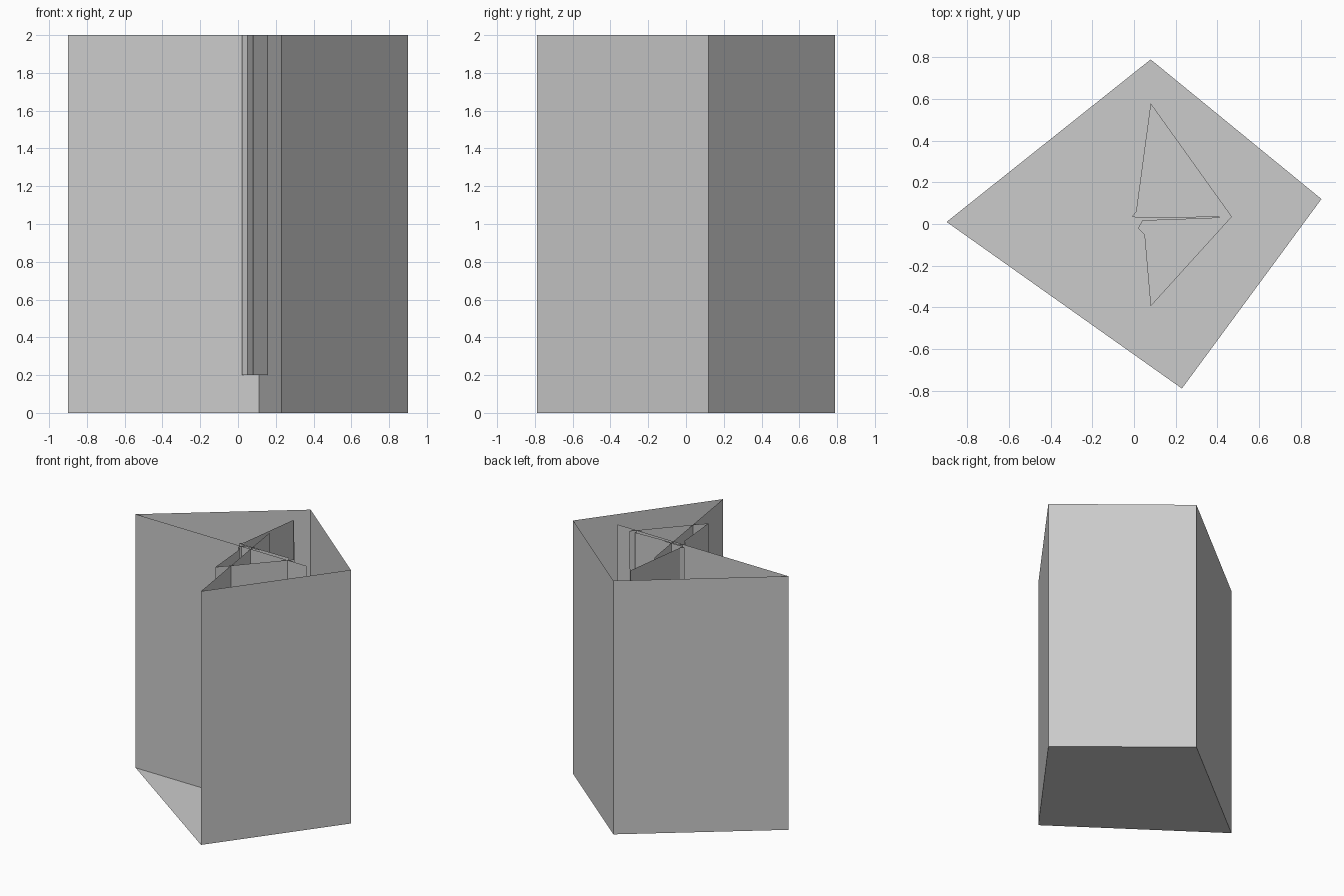
import bpy

if "Cube" in bpy.data.objects:
    bpy.data.objects.remove(bpy.data.objects["Cube"])

H = 2.0


def make_object(name, verts, faces):
    mesh = bpy.data.meshes.new(name)
    mesh.from_pydata(verts, [], faces)
    mesh.update()
    ob = bpy.data.objects.new(name, mesh)
    bpy.context.collection.objects.link(ob)
    return ob


def upright_shell(name, path, z0, z1, closed=False, floor=False):
    """Thin vertical walls along a plan path, with an optional floor."""
    n = len(path)
    verts = [(x, y, z0) for x, y in path] + [(x, y, z1) for x, y in path]
    faces = [(i, (i + 1) % n, n + (i + 1) % n, n + i)
             for i in range(n if closed else n - 1)]
    if floor:
        faces.append(tuple(reversed(range(n))))
    return make_object(name, verts, faces)


# Plan corners: left, back, right, front
left, back, right, front = (-0.9, 0.01), (0.08, 0.79), (0.9, 0.12), (0.23, -0.79)

# Three outer walls and the four-cornered base, open at front left and on top
upright_shell("outer_walls", [front, right, back, left], 0, H, floor=True)

# Two crossing partitions that close the front left recess
upright_shell("left_partition", [left, (0.6, -0.006)], 0, H)
upright_shell("front_partition", [(0.065, 0.3), front], 0, H)

# Inner pocket with a narrow slit, raised above the base
pocket = [(0.08, -0.395), (0.47, 0.035), (0.08, 0.58), (0.01, 0.06),
          (-0.01, 0.036), (0.01, 0.031), (0.42, 0.033), (0.36, 0.029),
          (0.04, 0.018), (0.02, -0.02), (0.05, -0.05)]
upright_shell("inner_pocket", pocket, 0.2, H, closed=True, floor=True)
